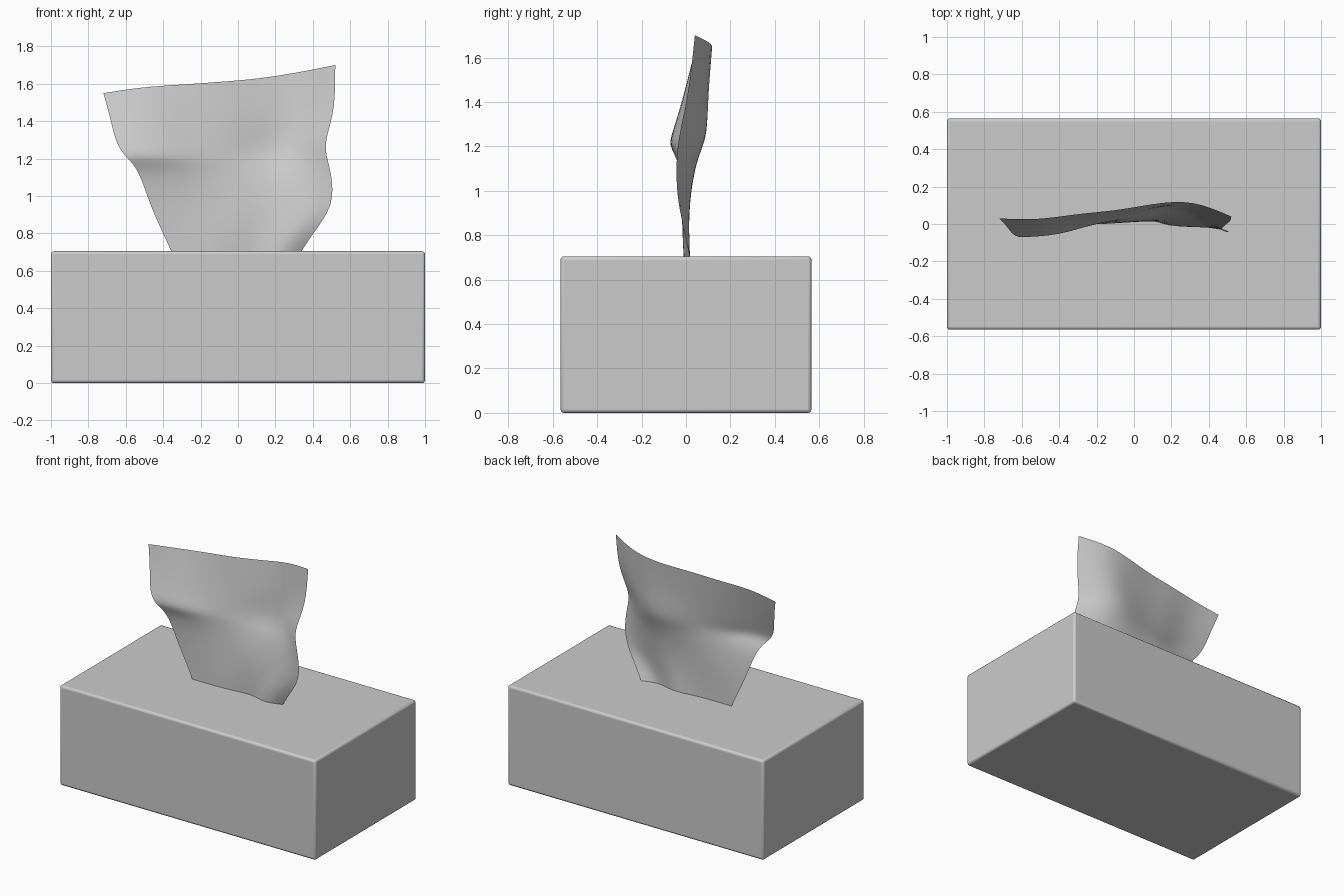
import bpy, bmesh

if "Cube" in bpy.data.objects:
    bpy.data.objects.remove(bpy.data.objects["Cube"])

# Box carton with softly rounded edges
bpy.ops.mesh.primitive_cube_add(size=1, location=(0, 0, 0.3525))
box = bpy.context.object
box.name = "tissue_box"
box.scale = (2.0, 1.13, 0.705)
bpy.ops.object.transform_apply(location=False, rotation=False, scale=True)
bev = box.modifiers.new("rounded_edges", 'BEVEL')
bev.width = 0.016
bev.segments = 3
bpy.ops.object.shade_smooth_by_angle()

# Tissue rows, bottom to top: left (x, z), right (x, z), depths y from left to right
rows = [
    ((-0.35, 0.69), (0.33, 0.69), (0.00, 0.00, 0.00, 0.015, 0.025, -0.025, 0.02)),
    ((-0.40, 0.80), (0.40, 0.80), (0.00, 0.00, 0.00, 0.01, 0.02, -0.03, 0.00)),
    ((-0.47, 0.95), (0.515, 0.95), (-0.01, 0.00, 0.01, 0.01, 0.02, -0.01, -0.04)),
    ((-0.53, 1.14), (0.50, 1.12), (-0.03, -0.02, 0.01, 0.03, 0.05, 0.03, -0.045)),
    ((-0.59, 1.20), (0.47, 1.22), (-0.08, -0.075, -0.01, 0.03, 0.08, 0.085, -0.035)),
    ((-0.65, 1.27), (0.465, 1.30), (-0.06, -0.055, 0.00, 0.03, 0.085, 0.115, -0.02)),
    ((-0.68, 1.41), (0.52, 1.46), (-0.01, -0.02, 0.03, 0.05, 0.09, 0.115, 0.015)),
    ((-0.72, 1.55), (0.52, 1.70), (0.03, 0.02, 0.055, 0.07, 0.11, 0.13, 0.04)),
]
# Height offset that bends the upper edge slightly
edge_bend = (0, 0.008, -0.005, -0.015, -0.024, -0.016, 0)

bm = bmesh.new()
grid = []
for r, (left, right, depths) in enumerate(rows):
    line = []
    for c, y in enumerate(depths):
        u = c / (len(depths) - 1)
        x = left[0] + (right[0] - left[0]) * u
        z = left[1] + (right[1] - left[1]) * u
        z += edge_bend[c] * r / (len(rows) - 1)
        line.append(bm.verts.new((x, y, z)))
    grid.append(line)
for a, b in zip(grid, grid[1:]):
    for c in range(len(a) - 1):
        bm.faces.new((a[c], a[c + 1], b[c + 1], b[c])).smooth = True
mesh = bpy.data.meshes.new("tissue")
bm.to_mesh(mesh)
bm.free()
tissue = bpy.data.objects.new("tissue", mesh)
bpy.context.collection.objects.link(tissue)
sub = tissue.modifiers.new("soft_folds", 'SUBSURF')
sub.levels = sub.render_levels = 2
sub.boundary_smooth = 'PRESERVE_CORNERS'
